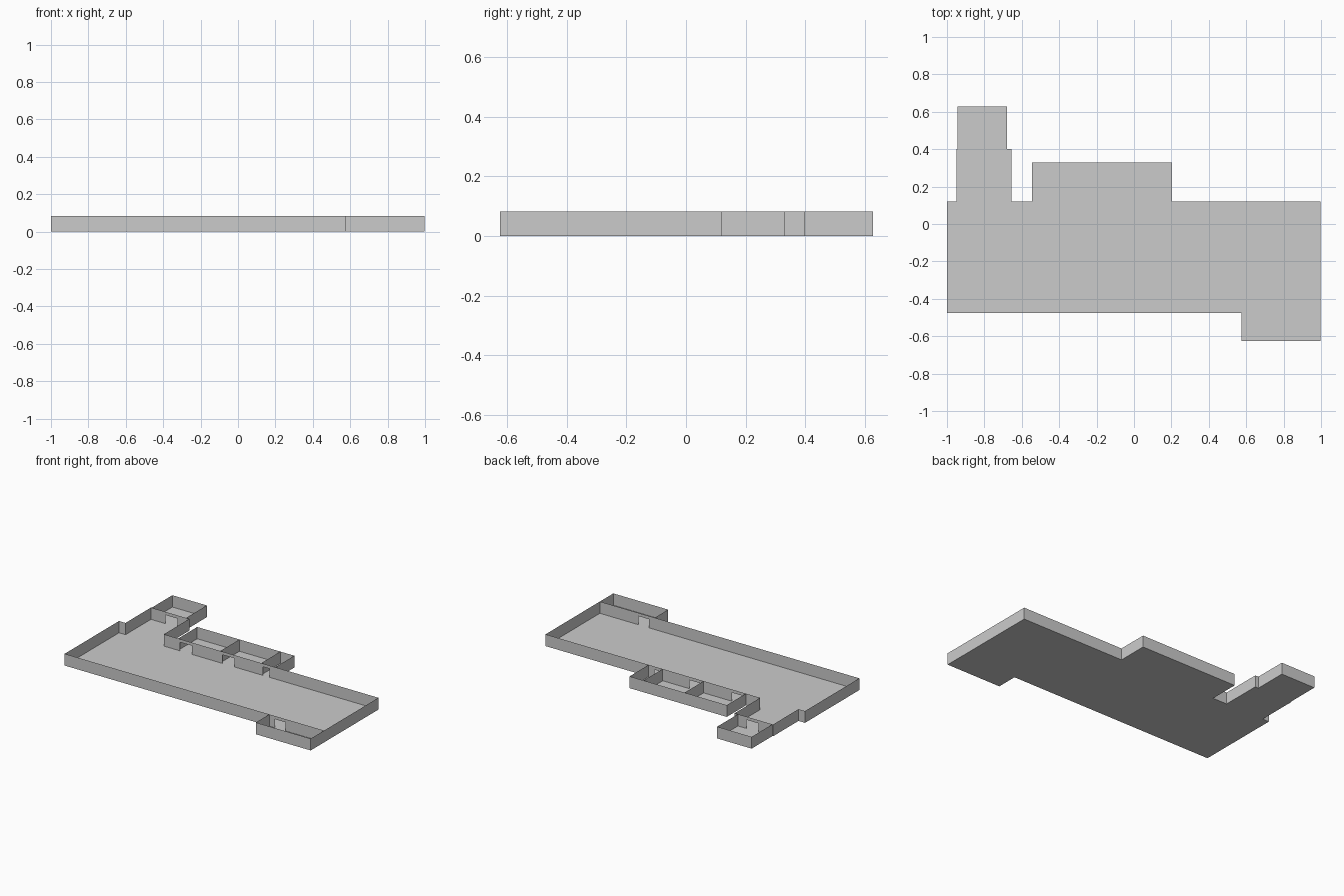
import bpy, bmesh

if "Cube" in bpy.data.objects:
    bpy.data.objects.remove(bpy.data.objects["Cube"])

H = 0.082      # wall height
DOOR_H = 0.06  # door opening height


def make_object(name, faces):
    """Build one flat-shaded object from a list of face corner loops."""
    bm = bmesh.new()
    for corners in faces:
        bm.faces.new([bm.verts.new(c) for c in corners])
    bmesh.ops.remove_doubles(bm, verts=bm.verts, dist=1e-5)
    mesh = bpy.data.meshes.new(name)
    bm.to_mesh(mesh)
    bm.free()
    obj = bpy.data.objects.new(name, mesh)
    bpy.context.collection.objects.link(obj)
    return obj


def floor(name, outline):
    # wound clockwise so the slab faces down, as seen from below
    return make_object(name, [[(x, y, 0) for x, y in outline]])


def panel(a, b):
    return [(*a, 0), (*b, 0), (*b, H), (*a, H)]


def walls(name, path):
    return make_object(name, [panel(a, b) for a, b in zip(path, path[1:])])


def door_wall(name, y, x0, x1, doors):
    """Wall along x, each doorway cut out as a notch in the lower edge."""
    loop = [(x0, y, H), (x0, y, 0)]
    for d0, d1 in doors:
        loop += [(d0, y, 0), (d0, y, DOOR_H), (d1, y, DOOR_H), (d1, y, 0)]
    loop += [(x1, y, 0), (x1, y, H)]
    return make_object(name, [loop])


# Main hall with its side passage
hall = [(-0.655, 0.12), (-0.655, 0.40), (-0.95, 0.40), (-0.95, 0.12), (-1, 0.12),
        (-1, -0.477), (0.997, -0.477), (0.997, 0.12)]
floor("hall_floor", hall)
walls("hall_walls_west", [(-0.655, 0.12), (-0.655, 0.40)])
walls("passage_west_wall", hall[2:6])
walls("hall_south_wall", [(-1, -0.477), (0.575, -0.477)])
walls("hall_east_wall", hall[6:8])
door_wall("hall_north_wall", 0.12, -0.655, 0.997,
          [(-0.53, -0.44), (-0.205, -0.112), (0.11, 0.16)])

# North-west room, reached through the passage
nw = [(-0.945, 0.40), (-0.945, 0.628), (-0.68, 0.628), (-0.68, 0.40)]
floor("north_west_floor", nw)
walls("north_west_walls", nw)
door_wall("north_west_door_wall", 0.40, -0.95, -0.655, [(-0.84, -0.745)])

# Row of three small rooms behind the hall
xs = [-0.545, -0.22, 0.095, 0.203]
row = [(xs[0], 0.12), (xs[0], 0.33), (xs[-1], 0.33), (xs[-1], 0.12)]
floor("room_row_floor", row)
walls("room_row_walls", row)
for i, x in enumerate(xs[1:-1]):
    walls(f"room_divider_{i + 1}", [(x, 0.12), (x, 0.33)])

# South-east room
se = [(0.997, -0.477), (0.997, -0.625), (0.575, -0.625), (0.575, -0.477)]
floor("south_east_floor", se)
walls("south_east_walls", se)
door_wall("south_east_door_wall", -0.477, 0.575, 0.997, [(0.62, 0.70)])
